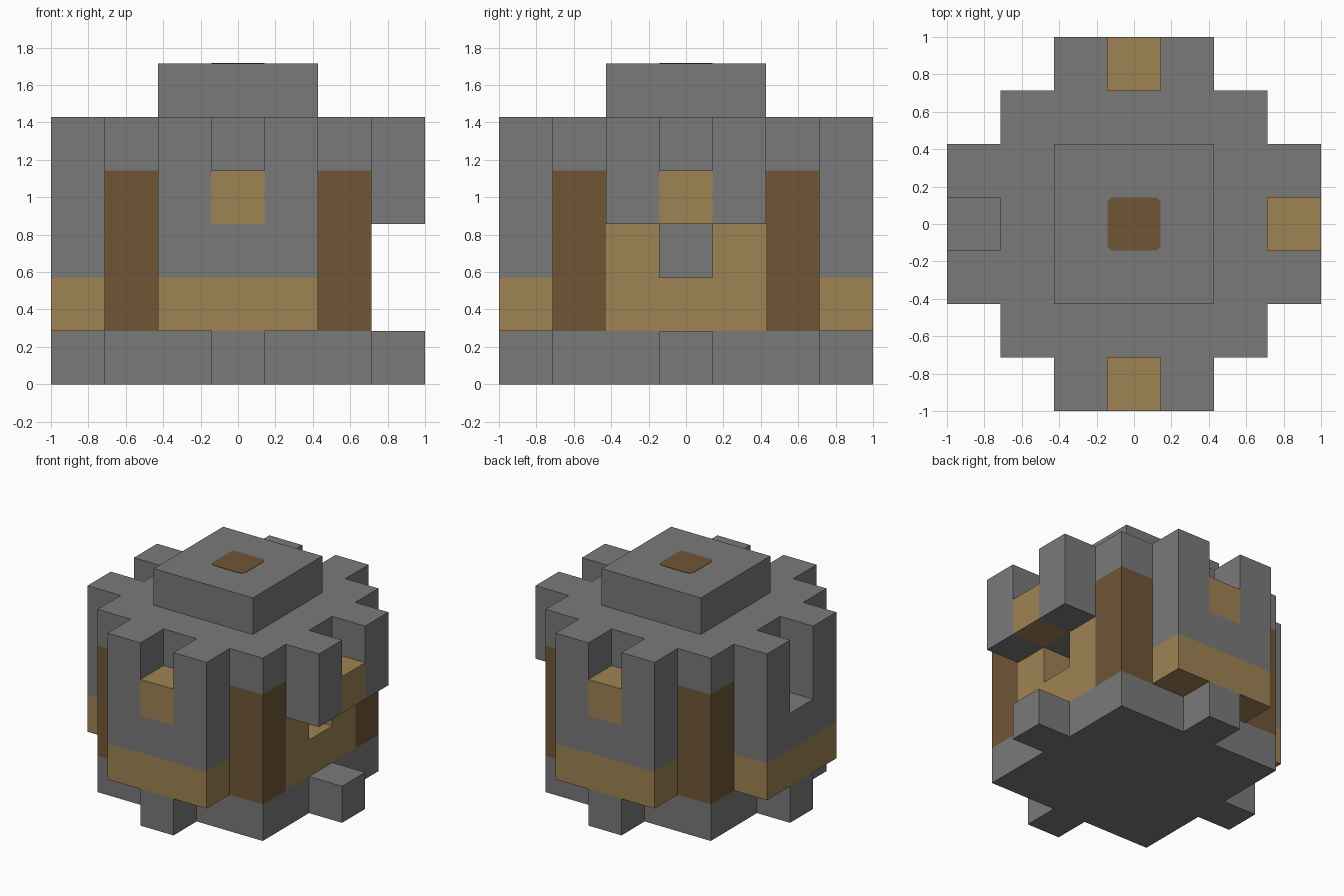
import bpy, bmesh
from math import radians
from mathutils import Matrix, Vector

cube = bpy.data.objects.get("Cube")
if cube:
    bpy.data.objects.remove(cube, do_unlink=True)

U = 1 / 7  # grid unit


def material(name, rgb):
    m = bpy.data.materials.new(name)
    m.use_nodes = True
    m.diffuse_color = (*rgb, 1)
    m.node_tree.nodes["Principled BSDF"].inputs["Base Color"].default_value = (*rgb, 1)
    return m


GREY = material("stone_grey", (0.194, 0.194, 0.194))
TAN = material("plank_tan", (0.347, 0.227, 0.089))
BROWN = material("log_brown", (0.162, 0.093, 0.037))


def box(name, mat, side, out, up, angle=0, corner=0):
    """Box from (low, high) ranges: sideways, outwards, upwards; turned about z."""
    bm = bmesh.new()
    bmesh.ops.create_cube(bm, size=1)
    size = Vector((side[1] - side[0], out[1] - out[0], up[1] - up[0])) * U
    mid = Vector((sum(side), -sum(out), sum(up))) * U / 2
    bmesh.ops.scale(bm, vec=size, verts=bm.verts)
    bmesh.ops.translate(bm, vec=mid, verts=bm.verts)
    if corner:
        edges = [e for e in bm.edges
                 if abs(e.verts[0].co.z - e.verts[1].co.z) > 1e-4]
        bmesh.ops.bevel(bm, geom=edges, offset=corner * U, segments=3,
                        profile=0.5, affect='EDGES')
    bmesh.ops.rotate(bm, cent=(0, 0, 0), verts=bm.verts,
                     matrix=Matrix.Rotation(radians(angle), 3, 'Z'))
    mesh = bpy.data.meshes.new(name)
    bm.to_mesh(mesh)
    bm.free()
    mesh.materials.append(mat)
    obj = bpy.data.objects.new(name, mesh)
    bpy.context.collection.objects.link(obj)
    return obj


# Central tower
box("base_slab", GREY, (-5, 5), (-5, 5), (0, 2))
box("inner_core", GREY, (-3, 3), (-3, 3), (2, 8))
box("top_slab", GREY, (-5, 5), (-5, 5), (8, 10))
box("roof_cap", GREY, (-3, 3), (-3, 3), (10, 12))
box("roof_hatch", BROWN, (-1, 1), (-1, 1), (12, 12.02), corner=0.25)

SIDES = {"front": 0, "left": 90, "back": 180, "right": 270}
for label, angle in SIDES.items():
    # Parts shared by every side
    box(label + "_corner_post", BROWN, (3, 5), (3, 5), (2, 8), angle)
    box(label + "_foot", GREY, (-1, 1), (5, 7), (0, 2), angle)
    for n, span in (("a", (-3, -1)), ("b", (1, 3))):
        box(f"{label}_battlement_{n}", GREY, span, (5, 7), (6, 10), angle)
    if label != "right":
        box(label + "_window_block", TAN, (-1, 1), (5, 7), (6, 8), angle)

    if label == "left":
        # Doorway side: plank wall with a recess below the overhang
        box("doorway_sill", TAN, (-3, 3), (3, 5), (2, 4), angle)
        for n, span in (("a", (-3, -1)), ("b", (1, 3))):
            box("doorway_jamb_" + n, TAN, span, (3, 5), (4, 6), angle)
        box("doorway_lintel", GREY, (-3, 3), (3, 5), (6, 8), angle)
    else:
        # Closed side: bay with a plank band below stone
        box(label + "_backing", GREY, (-3, 3), (3, 5), (2, 8), angle)
        box(label + "_plank_band", TAN, (-3, 3), (5, 7), (2, 4), angle)
        box(label + "_bay_wall", GREY, (-3, 3), (5, 7), (4, 6), angle)
